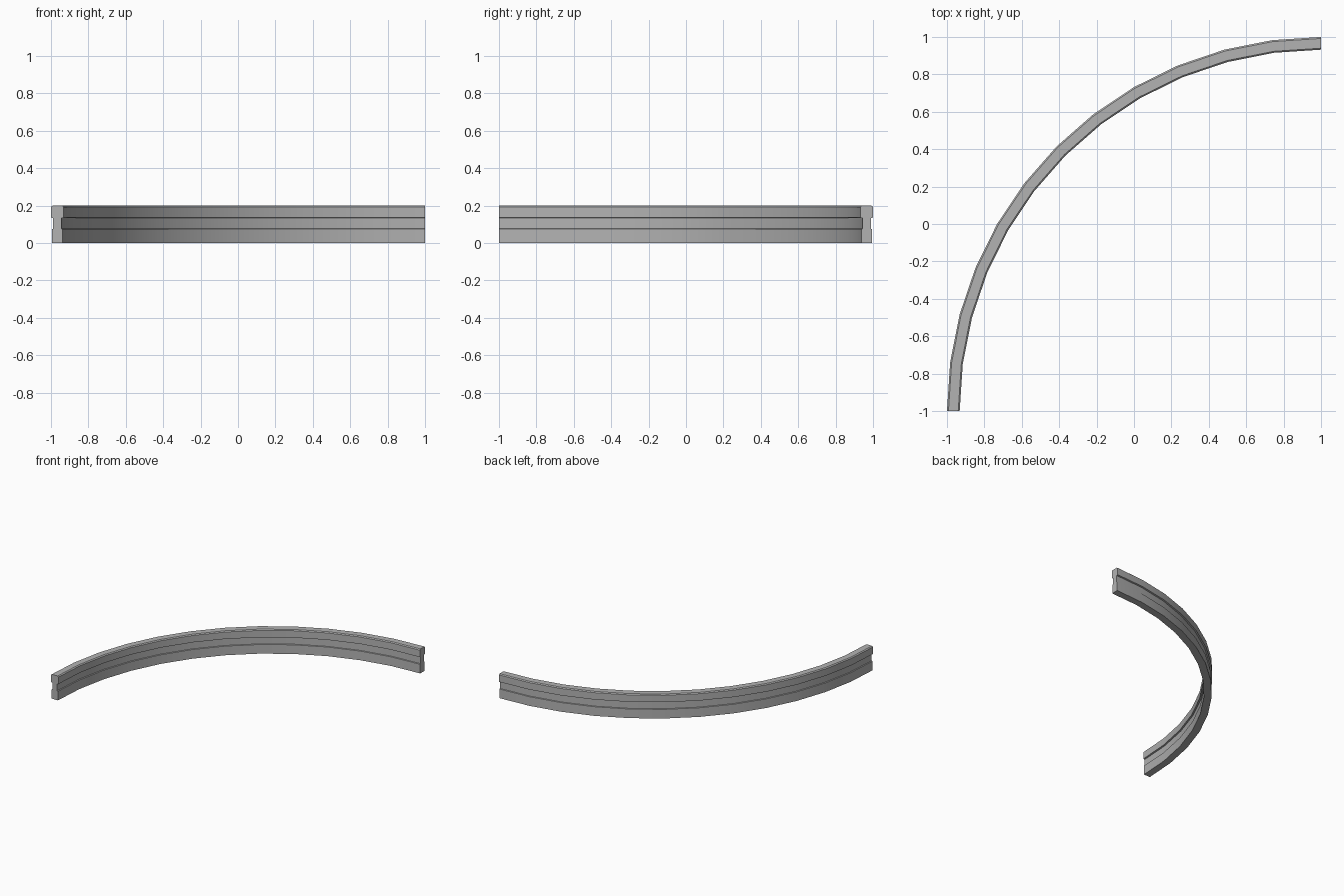
import bpy
import bmesh
from math import radians
from mathutils import Matrix, Vector

old = bpy.data.objects.get("Cube")
if old:
    bpy.data.objects.remove(old, do_unlink=True)

# Plain grey surface
grey = bpy.data.materials.new("grey")
grey.use_nodes = True
colour = (0.45, 0.45, 0.45, 1)
grey.diffuse_color = colour
grey.node_tree.nodes["Principled BSDF"].inputs["Base Color"].default_value = colour

# Half section of the rail: (distance from the middle line, height)
HALF = [(0.029, 0), (0.029, 0.075), (0.022, 0.077), (0.022, 0.133),
        (0.034, 0.136), (0.034, 0.193), (0.026, 0.2)]
section = HALF + [(-w, z) for w, z in reversed(HALF)]

RADIUS = 1.966
SEGMENTS = 12
centre = Vector((1, -1, 0))

# Sweep the section through a quarter turn
bm = bmesh.new()
rings = []
for i in range(SEGMENTS + 1):
    turn = Matrix.Rotation(-radians(90) * i / SEGMENTS, 3, "Z")
    rings.append([bm.verts.new(centre + turn @ Vector((-RADIUS - w, 0, z)))
                  for w, z in section])
n = len(section)
for a, b in zip(rings, rings[1:]):
    for j in range(n):
        k = (j + 1) % n
        bm.faces.new((a[j], a[k], b[k], b[j]))

# End caps
bm.faces.new(rings[0])
bm.faces.new(rings[-1][::-1])
bmesh.ops.recalc_face_normals(bm, faces=bm.faces)

mesh = bpy.data.meshes.new("curved_rail")
bm.to_mesh(mesh)
bm.free()
mesh.materials.append(grey)
rail = bpy.data.objects.new("curved_rail", mesh)
bpy.context.collection.objects.link(rail)

# Smooth along the bend, keeping the long edges sharp
bpy.ops.object.select_all(action="DESELECT")
rail.select_set(True)
bpy.context.view_layer.objects.active = rail
bpy.ops.object.shade_smooth_by_angle(angle=radians(30))
